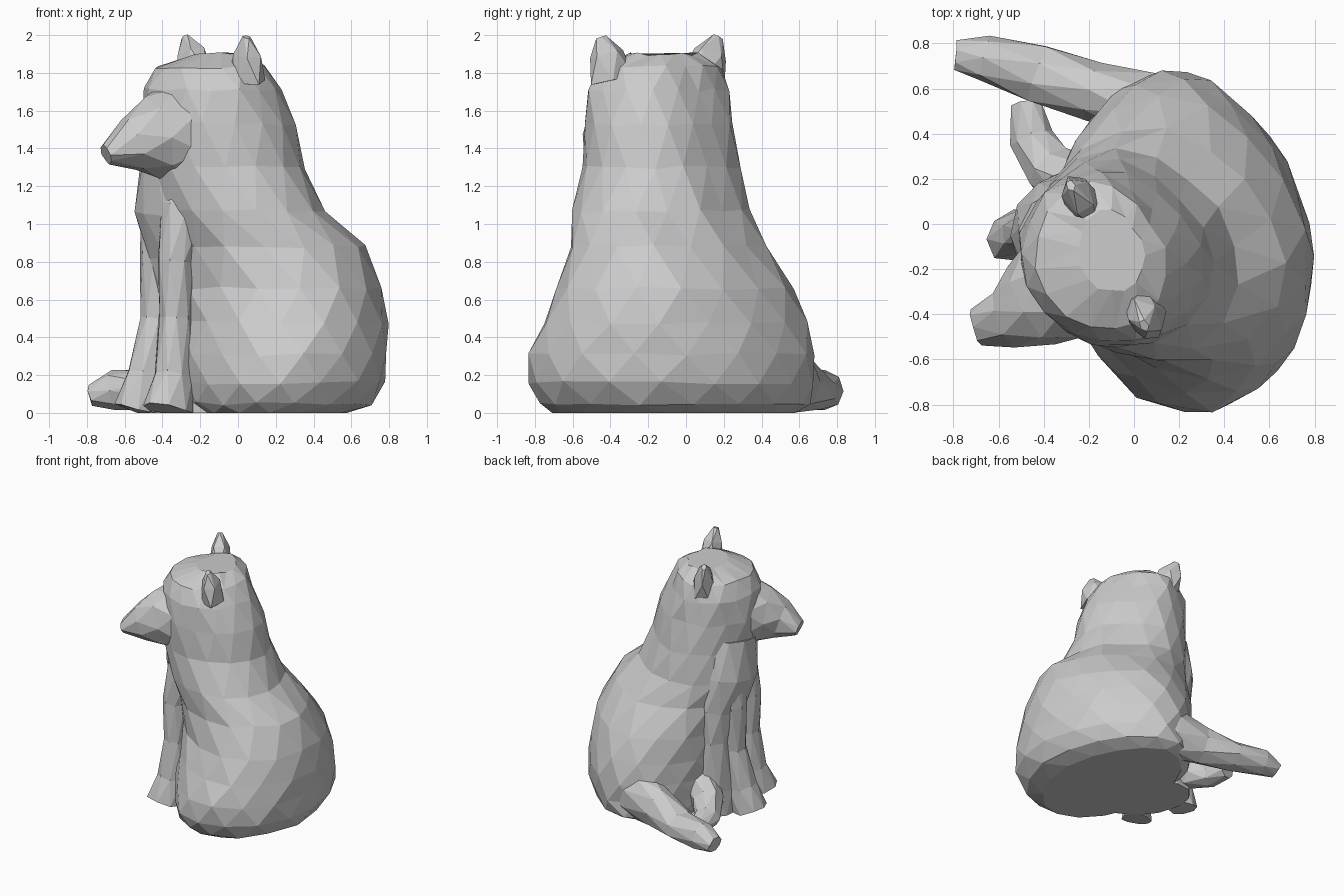
import bpy, bmesh, math, random
from mathutils import Vector

random.seed(4)
UP = Vector((0, 0, 1))
FACING = Vector((-0.88, -0.47, 0))


def skin(name, rings, jitter=0.0):
    """Triangulated low-poly skin over equal-sized rings, capped at both ends."""
    bm = bmesh.new()
    rows = []
    for ring in rings:
        row = []
        for p in ring:
            j = Vector([random.uniform(-jitter, jitter) for _ in range(3)])
            q = p + j if p.z > 0.02 else p
            row.append(bm.verts.new((q.x, q.y, max(q.z, 0.0))))
        rows.append(row)
    n = len(rows[0])
    for k, (a, b) in enumerate(zip(rows, rows[1:])):
        for i in range(n):
            j = (i + 1) % n
            if k % 2 == 0:      # next ring is turned forward half a step
                bm.faces.new((a[i], a[j], b[i]))
                bm.faces.new((a[j], b[j], b[i]))
            else:               # next ring is turned back again
                bm.faces.new((a[i], a[j], b[j]))
                bm.faces.new((a[i], b[j], b[i]))
    bm.faces.new(rows[0][::-1])
    bm.faces.new(rows[-1])
    bmesh.ops.recalc_face_normals(bm, faces=bm.faces)
    me = bpy.data.meshes.new(name)
    bm.to_mesh(me)
    bm.free()
    ob = bpy.data.objects.new(name, me)
    bpy.context.collection.objects.link(ob)
    return ob


def stack(name, rows, n=16, jitter=0.01):
    """Rings given as (z, x min, x max, y min, y max, diagonal lean, flattening at +x +y)."""
    rings = []
    for k, (z, x0, x1, y0, y1, lean, flat) in enumerate(rows):
        rx, ry = (x1 - x0) / 2 * 1.015, (y1 - y0) / 2 * 1.015
        ring = []
        for i in range(n):
            t = 2 * math.pi * (i + 0.5 * (k % 2)) / n
            u, v = math.cos(t), math.sin(t - lean)
            s = 1 - flat * 2 * max(0, u) * max(0, v)
            ring.append(Vector(((x0 + x1) / 2 + rx * u * s, (y0 + y1) / 2 + ry * v * s, z)))
        rings.append(ring)
    return skin(name, rings, jitter)


def tube(name, path, n=8, ref=UP, jitter=0.006):
    """Rings along a path given as (x, y, z, half width, half height)."""
    pts = [Vector(p[:3]) for p in path]
    rings = []
    for k, p in enumerate(path):
        d = (pts[min(k + 1, len(pts) - 1)] - pts[max(k - 1, 0)]).normalized()
        side = d.cross(ref).normalized()
        top = side.cross(d).normalized()
        angles = [2 * math.pi * (i + 0.5 * (k % 2)) / n for i in range(n)]
        rings.append([pts[k] + side * p[3] * math.cos(t) + top * p[4] * math.sin(t)
                      for t in angles])
    return skin(name, rings, jitter)


# Seated body, neck and skull in one skin
stack("body_and_head", [
    (0.00, -0.24, 0.57, -0.70, 0.57, 0.05, 0.08),
    (0.05, -0.30, 0.70, -0.78, 0.65, 0.05, 0.08),
    (0.16, -0.32, 0.78, -0.83, 0.67, 0.06, 0.08),
    (0.31, -0.33, 0.79, -0.82, 0.67, 0.08, 0.08),
    (0.48, -0.33, 0.79, -0.75, 0.63, 0.12, 0.08),
    (0.66, -0.34, 0.77, -0.67, 0.56, 0.15, 0.08),
    (0.88, -0.38, 0.66, -0.61, 0.42, 0.16, 0.08),
    (1.07, -0.45, 0.46, -0.59, 0.33, 0.12, 0.08),
    (1.30, -0.48, 0.35, -0.55, 0.28, 0.06, 0.10),
    (1.53, -0.50, 0.30, -0.54, 0.25, 0.06, 0.12),
    (1.71, -0.49, 0.22, -0.52, 0.22, 0.06, 0.14),
    (1.83, -0.43, 0.15, -0.47, 0.18, 0.06, 0.14),
    (1.90, -0.24, 0.05, -0.30, 0.06, 0.06, 0.10),
])

# Snout, starting inside the skull
tube("snout", [
    (-0.12, -0.17, 1.52, 0.29, 0.28),
    (-0.33, -0.28, 1.48, 0.27, 0.27),
    (-0.45, -0.36, 1.46, 0.20, 0.22),
    (-0.56, -0.42, 1.42, 0.14, 0.15),
    (-0.70, -0.455, 1.37, 0.08, 0.055),
])

# Ears
for side, base, tip in (("left", (0.05, -0.39), (0.045, -0.45)),
                        ("right", (-0.22, 0.09), (-0.28, 0.17))):
    mid = [(a + b) / 2 for a, b in zip(base, tip)]
    tube("ear_" + side, [
        (*base, 1.76, 0.13, 0.09),
        (*mid, 1.90, 0.10, 0.07),
        (*tip, 1.99, 0.03, 0.02),
    ], n=5, ref=FACING, jitter=0)

# Belly and chest filling the space between the legs
tube("belly_and_chest", [
    (-0.20, -0.09, 0.00, 0.35, 0.24),
    (-0.20, -0.09, 0.20, 0.35, 0.23),
    (-0.21, -0.08, 0.60, 0.33, 0.20),
    (-0.24, -0.07, 0.85, 0.31, 0.22),
    (-0.28, -0.09, 1.08, 0.31, 0.25),
    (-0.27, -0.13, 1.35, 0.29, 0.23),
], n=12, ref=FACING)

# Front legs with paws
tube("front_leg_left", [
    (-0.18, -0.25, 1.35, 0.12, 0.12),
    (-0.28, -0.29, 1.08, 0.13, 0.13),
    (-0.33, -0.32, 0.80, 0.10, 0.10),
    (-0.33, -0.33, 0.50, 0.09, 0.09),
    (-0.34, -0.36, 0.20, 0.10, 0.11),
    (-0.37, -0.41, 0.01, 0.11, 0.14),
], ref=FACING)
tube("front_leg_right", [
    (-0.29, -0.04, 1.38, 0.12, 0.12),
    (-0.38, -0.01, 1.12, 0.14, 0.13),
    (-0.42, -0.01, 0.85, 0.11, 0.10),
    (-0.43, -0.01, 0.50, 0.09, 0.09),
    (-0.47, -0.03, 0.20, 0.10, 0.12),
    (-0.53, -0.05, 0.01, 0.11, 0.14),
], ref=FACING)

# Hind foot beside the tail
tube("hind_foot_right", [
    (-0.20, 0.14, 0.26, 0.15, 0.16),
    (-0.37, 0.24, 0.14, 0.12, 0.13),
    (-0.45, 0.38, 0.09, 0.10, 0.09),
    (-0.48, 0.54, 0.07, 0.07, 0.06),
])

# Tail curling round the side
tube("tail", [
    (0.28, 0.42, 0.25, 0.19, 0.24),
    (0.05, 0.53, 0.20, 0.16, 0.20),
    (-0.18, 0.585, 0.16, 0.13, 0.16),
    (-0.43, 0.665, 0.12, 0.135, 0.11),
    (-0.66, 0.735, 0.12, 0.105, 0.105),
    (-0.78, 0.745, 0.09, 0.07, 0.06),
])
